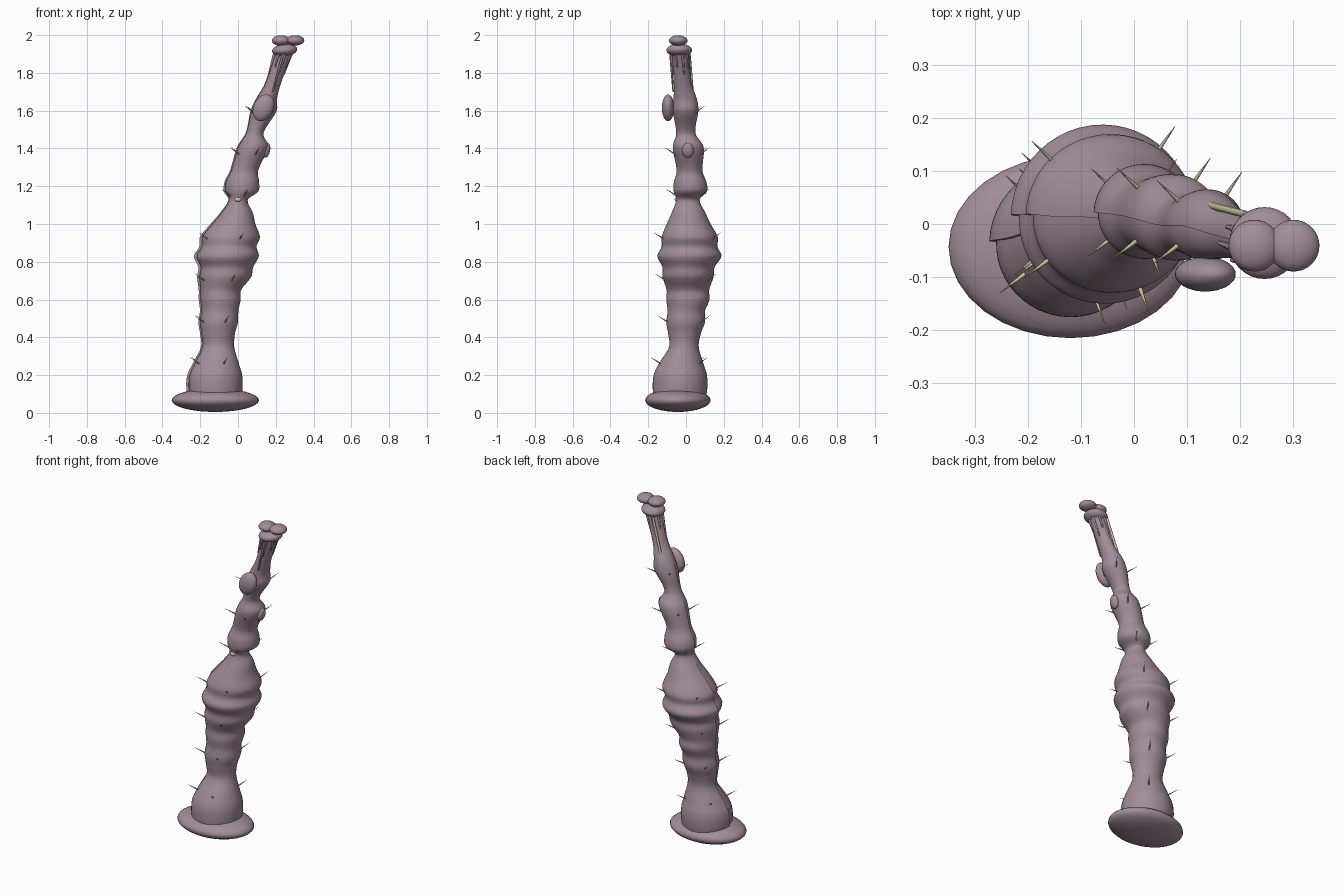
import bpy, bmesh, math
from mathutils import Vector, Matrix

if "Cube" in bpy.data.objects:
    bpy.data.objects.remove(bpy.data.objects["Cube"])


def material(name, rgb):
    m = bpy.data.materials.new(name)
    m.diffuse_color = (*rgb, 1)
    m.use_nodes = True
    m.node_tree.nodes["Principled BSDF"].inputs["Base Color"].default_value = m.diffuse_color
    return m


mauve = material("dusty mauve", (0.36, 0.27, 0.315))
pale = material("pale straw", (0.60, 0.56, 0.40))


def finish(name, bm, mat, angle=50):
    me = bpy.data.meshes.new(name)
    bmesh.ops.recalc_face_normals(bm, faces=bm.faces)
    bm.to_mesh(me)
    bm.free()
    me.materials.append(mat)
    ob = bpy.data.objects.new(name, me)
    bpy.context.collection.objects.link(ob)
    bpy.ops.object.select_all(action='DESELECT')
    ob.select_set(True)
    bpy.context.view_layer.objects.active = ob
    bpy.ops.object.shade_smooth_by_angle(angle=math.radians(angle))
    return ob


def ellipsoid(name, centre, radii, tilt=0.0, mat=mauve):
    bm = bmesh.new()
    bmesh.ops.create_uvsphere(bm, u_segments=32, v_segments=16, radius=1)
    mtx = Matrix.Translation(centre) @ Matrix.Rotation(tilt, 4, 'Y') @ Matrix.Diagonal((*radii, 1))
    bmesh.ops.transform(bm, matrix=mtx, verts=bm.verts)
    return finish(name, bm, mat)


def spike(name, start, end, r1, r2, mat):
    a, b = Vector(start), Vector(end)
    d = b - a
    bm = bmesh.new()
    bmesh.ops.create_cone(bm, cap_ends=True, segments=8, radius1=r1, radius2=r2, depth=d.length)
    mtx = Matrix.Translation((a + b) / 2) @ d.to_track_quat('Z', 'Y').to_matrix().to_4x4()
    bmesh.ops.transform(bm, matrix=mtx, verts=bm.verts)
    return finish(name, bm, mat)


# Stem profile: height, left, right, front, back
ROWS = [
    (0.06, -.255, .015, -.17, .10),
    (0.13, -.267, .024, -.177, .112),
    (0.20, -.262, .022, -.172, .110),
    (0.26, -.235, .005, -.145, .092),
    (0.35, -.192, -.020, -.09, .067),
    (0.42, -.197, -.016, -.095, .078),
    (0.48, -.205, .000, -.105, .100),
    (0.54, -.197, .002, -.098, .100),
    (0.60, -.203, .014, -.105, .124),
    (0.65, -.203, .016, -.103, .122),
    (0.72, -.210, .070, -.125, .145),
    (0.77, -.203, .080, -.125, .150),
    (0.83, -.226, .110, -.152, .187),
    (0.88, -.198, .098, -.130, .165),
    (0.93, -.195, .116, -.130, .168),
    (1.00, -.140, .092, -.103, .130),
    (1.06, -.090, .078, -.076, .102),
    (1.13, -.048, .052, -.052, .072),
    (1.17, -.070, .106, -.065, .110),
    (1.22, -.068, .112, -.065, .108),
    (1.28, -.040, .106, -.050, .087),
    (1.41, .000, .160, -.070, .092),
    (1.48, .042, .135, -.052, .050),
    (1.60, .070, .205, -.070, .065),
    (1.66, .096, .206, -.066, .058),
    (1.74, .142, .226, -.065, .030),
    (1.90, .192, .285, -.075, .012),
]


def section(z):
    """Smooth cross-section at height z: centre x, centre y, radius x, radius y."""
    i = max(k for k in range(len(ROWS) - 1) if ROWS[k][0] <= z)
    p0, p1 = ROWS[max(i - 1, 0)], ROWS[i]
    p2, p3 = ROWS[i + 1], ROWS[min(i + 2, len(ROWS) - 1)]
    h = p2[0] - p1[0]
    t = (z - p1[0]) / h
    out = []
    for c in range(1, 5):
        m1 = (p2[c] - p0[c]) / (p2[0] - p0[0]) * h
        m2 = (p3[c] - p1[c]) / (p3[0] - p1[0]) * h
        out.append((2*t**3 - 3*t*t + 1) * p1[c] + (t**3 - 2*t*t + t) * m1
                   + (3*t*t - 2*t**3) * p2[c] + (t**3 - t*t) * m2)
    l, r, f, b = out
    return (l + r) / 2, (f + b) / 2, (r - l) / 2, (b - f) / 2


# Stem: lofted tube with a small overlapping seam down its left side
SEG, LEVELS = 48, 150
bm = bmesh.new()
rings = []
for j in range(LEVELS + 1):
    z = 0.06 + (1.90 - 0.06) * j / LEVELS
    cx, cy, rx, ry = section(z)
    ring = []
    for k in range(SEG + 1):
        d = 1 - 2 * k / SEG
        a = math.pi - math.tau * k / SEG
        s = 1 + 0.045 * d ** 3
        ring.append(bm.verts.new((cx + rx * s * math.cos(a), cy + ry * s * math.sin(a), z)))
    rings.append(ring)
for r0, r1 in zip(rings, rings[1:]):
    n = len(r0)
    for k in range(n):
        bm.faces.new((r0[k], r0[(k + 1) % n], r1[(k + 1) % n], r1[k]))
bm.faces.new(rings[0])
bm.faces.new(rings[-1])
finish("stem", bm, mauve)

# Foot disc
ellipsoid("foot_disc", (-.12, -.043, .067), (.231, .173, .062))

# Head: flattened cap with two lobes
ellipsoid("head_cap", (.247, -.036, 1.92), (.067, .068, .033), -.1)
ellipsoid("head_lobe_left", (.228, -.041, 1.971), (.049, .049, .028))
ellipsoid("head_lobe_right", (.302, -.041, 1.972), (.049, .049, .027))

# Swellings on the stem
ellipsoid("front_pod", (.135, -.095, 1.615), (.053, .033, .074), .45)
ellipsoid("side_pod", (.15, .01, 1.39), (.02, .031, .04), .2)

# Strands hanging from the head
for i in range(8):
    a = math.tau * i / 8 + .3
    c, s = math.cos(a), math.sin(a)
    z = 1.83 if i % 2 else 1.79
    cx, cy, rx, ry = section(z)
    spike("head_strand", (cx + rx * c, cy + ry * s, z),
          (.242 + .048 * c, -.035 + .048 * s, 1.915), .004, .008, mauve)
spike("front_strand", (.185, -.068, 1.70), (.238, -.082, 1.90), .004, .007, mauve)
spike("back_strand", (.142, .036, 1.68), (.212, .018, 1.90), .007, .007, pale)

# Thorns: four per level, pointing outward and upward
for z in (.26, .48, .70, .92, 1.15, 1.37, 1.59):
    cx, cy, rx, ry = section(z)
    for deg in (55, 137, 217, 290):
        a = math.radians(deg)
        c, s = math.cos(a), math.sin(a)
        base = Vector((cx + rx * c * .95, cy + ry * s * .95, z))
        spike("thorn", base, base + Vector((c * .06, s * .06, .035)), .0045, .0005, pale)

# Pale bead in the neck groove
ellipsoid("neck_bead", (.0, -.05, 1.13), (.018, .01, .012), 0, pale)
